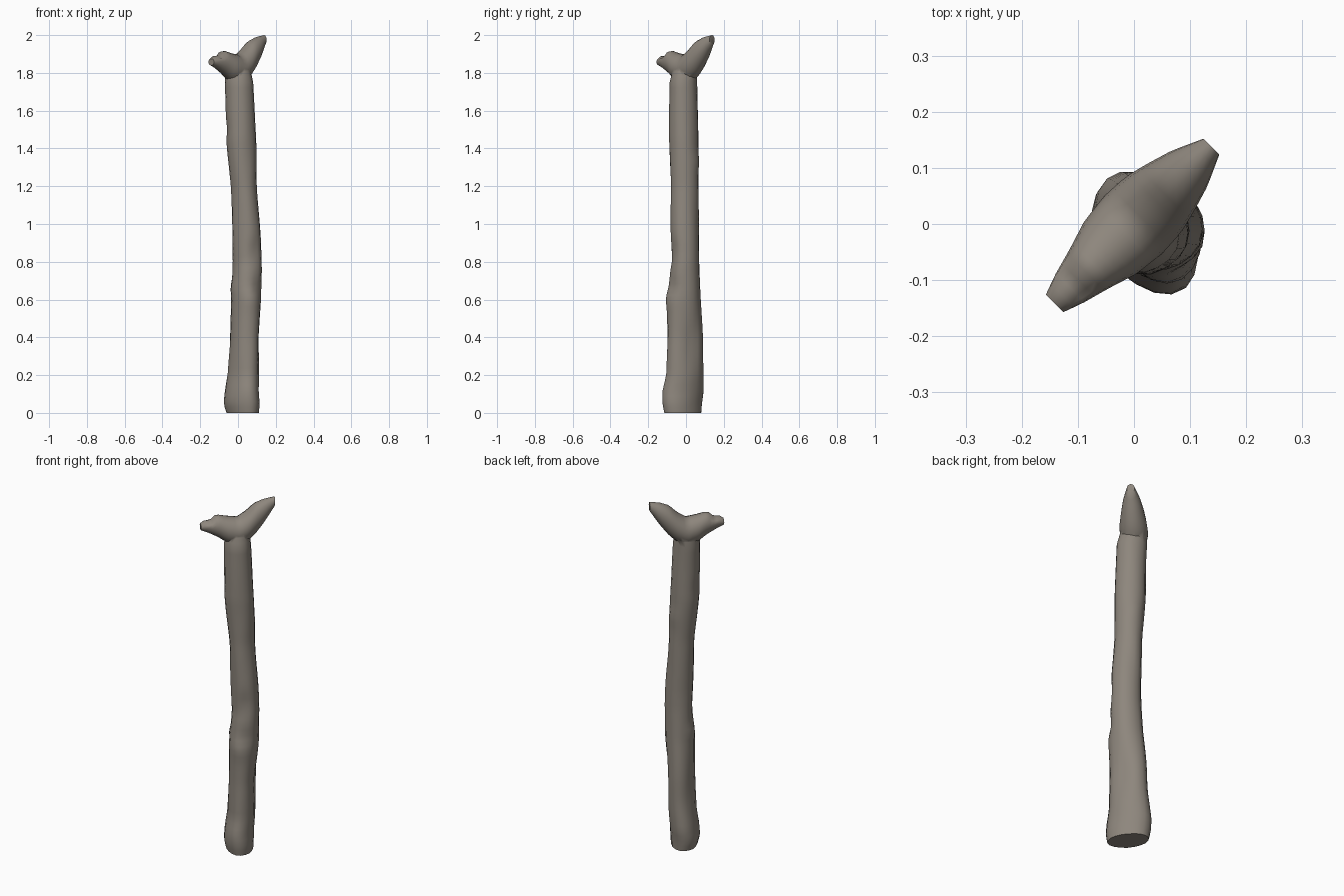
import bpy, bmesh, math
from mathutils import Vector, noise

if "Cube" in bpy.data.objects:
    bpy.data.objects.remove(bpy.data.objects["Cube"])

# Weathered wood, the only colour
wood = bpy.data.materials.new("weathered wood")
wood.use_nodes = True
colour = (0.27, 0.24, 0.205, 1)
wood.diffuse_color = colour
shader = wood.node_tree.nodes["Principled BSDF"]
shader.inputs["Base Color"].default_value = colour
shader.inputs["Roughness"].default_value = 0.9

SIDES = 18


def loft(name, rings):
    """Skin a closed tube through rings of points and cap both ends."""
    bm = bmesh.new()
    loops = [[bm.verts.new(p) for p in ring] for ring in rings]
    for low, high in zip(loops, loops[1:]):
        for i in range(SIDES):
            j = (i + 1) % SIDES
            bm.faces.new((low[i], low[j], high[j], high[i]))
    bm.faces.new(loops[0])
    bm.faces.new(loops[-1])
    bmesh.ops.recalc_face_normals(bm, faces=bm.faces)
    mesh = bpy.data.meshes.new(name)
    bm.to_mesh(mesh)
    bm.free()
    mesh.materials.append(wood)
    part = bpy.data.objects.new(name, mesh)
    bpy.context.collection.objects.link(part)
    return part


def blend(rows, key):
    """Read a row of values between the two nearest table rows."""
    for a, b in zip(rows, rows[1:]):
        if key <= b[0]:
            t = (key - a[0]) / (b[0] - a[0])
            return [u + (v - u) * t for u, v in zip(a, b)]
    return rows[-1]


# Trunk outline: height, left and right limits, front and back limits, skew
trunk_rows = [
    (0, -.06, .11, -.115, .08, .4),
    (.05, -.075, .115, -.125, .085, .4),
    (.11, -.07, .11, -.125, .095, .4),
    (.2, -.06, .11, -.105, .095, .35),
    (.4, -.045, .11, -.1, .09, .25),
    (.62, -.032, .123, -.1, .078, .15),
    (.8, -.028, .127, -.075, .07, .1),
    (.9, -.028, .125, -.08, .068, .1),
    (1.2, -.037, .1, -.08, .065, .05),
    (1.45, -.063, .097, -.09, .065, .05),
    (1.75, -.07, .08, -.085, .06, .1),
    (1.84, -.06, .06, -.065, .06, .1),
]

# Knots and grooves: centre, vertical reach, depth (negative swells outward)
marks = [
    (Vector((.09, -.06, .66)), .05, .014),
    (Vector((.09, -.06, .87)), .06, .012),
    (Vector((.07, -.08, .6)), .05, -.01),
    (Vector((.12, .04, .36)), .14, .018),
    (Vector((-.03, -.02, .66)), .04, -.01),
    (Vector((-.03, .05, .25)), .12, .014),
    (Vector((.05, .07, 1.33)), .05, -.008),
    (Vector((-.06, -.02, 1.5)), .05, .007),
]


def trunk_ring(z):
    _, x0, x1, y0, y1, skew = blend(trunk_rows, z)
    centre = Vector(((x0 + x1) / 2, (y0 + y1) / 2, z))
    ring = []
    for i in range(SIDES):
        t = math.tau * i / SIDES
        p = centre + Vector(((x1 - x0) / 2 * math.cos(t),
                             (y1 - y0) / 2 * math.sin(t - skew), 0))
        out = (p - centre).normalized()
        push = .004 * noise.noise(Vector((p.x * 20, p.y * 20, z * 4)))
        for spot, reach, depth in marks:
            d = p - spot
            push -= depth * math.exp(-(d.x ** 2 + d.y ** 2) / .0012
                                     - (d.z / reach) ** 2)
        ring.append(p + out * push)
    return ring


STEPS = 62
top = trunk_rows[-1][0]
trunk = loft("forked_post", [trunk_ring(top * i / STEPS) for i in range(STEPS + 1)])

# Fork: distance along the diagonal, underside, top, half width
fork_rows = [
    (-.2, 1.84, 1.875, .022),
    (-.165, 1.825, 1.9, .035),
    (-.11, 1.795, 1.918, .05),
    (-.06, 1.76, 1.905, .066),
    (0, 1.74, 1.895, .073),
    (.05, 1.765, 1.93, .07),
    (.09, 1.8, 1.97, .06),
    (.14, 1.865, 1.99, .045),
    (.195, 1.95, 2, .02),
]
along = Vector((1, 1, 0)).normalized()
across = Vector((1, -1, 0)).normalized()


def fork_ring(s):
    _, low, high, half = blend(fork_rows, s)
    ring = []
    for i in range(SIDES):
        t = math.tau * i / SIDES
        p = along * s + across * half * math.cos(t)
        p.z = (low + high) / 2 + (high - low) / 2 * math.sin(t)
        # Splintered hollow on top of the short branch
        if math.sin(t) > .6 and -.17 < s < -.13:
            p.z -= .012
        ring.append(p)
    return ring


start, end = fork_rows[0][0], fork_rows[-1][0]
fork = loft("fork", [fork_ring(start + (end - start) * i / 20) for i in range(21)])

# Fuse the fork into the trunk and smooth the bark
union = trunk.modifiers.new("fuse", "BOOLEAN")
union.operation = "UNION"
union.solver = "EXACT"
union.object = fork
bpy.ops.object.select_all(action="DESELECT")
trunk.select_set(True)
bpy.context.view_layer.objects.active = trunk
bpy.ops.object.modifier_apply(modifier=union.name)
bpy.data.objects.remove(fork)
bpy.ops.object.shade_smooth_by_angle(angle=math.radians(45))
